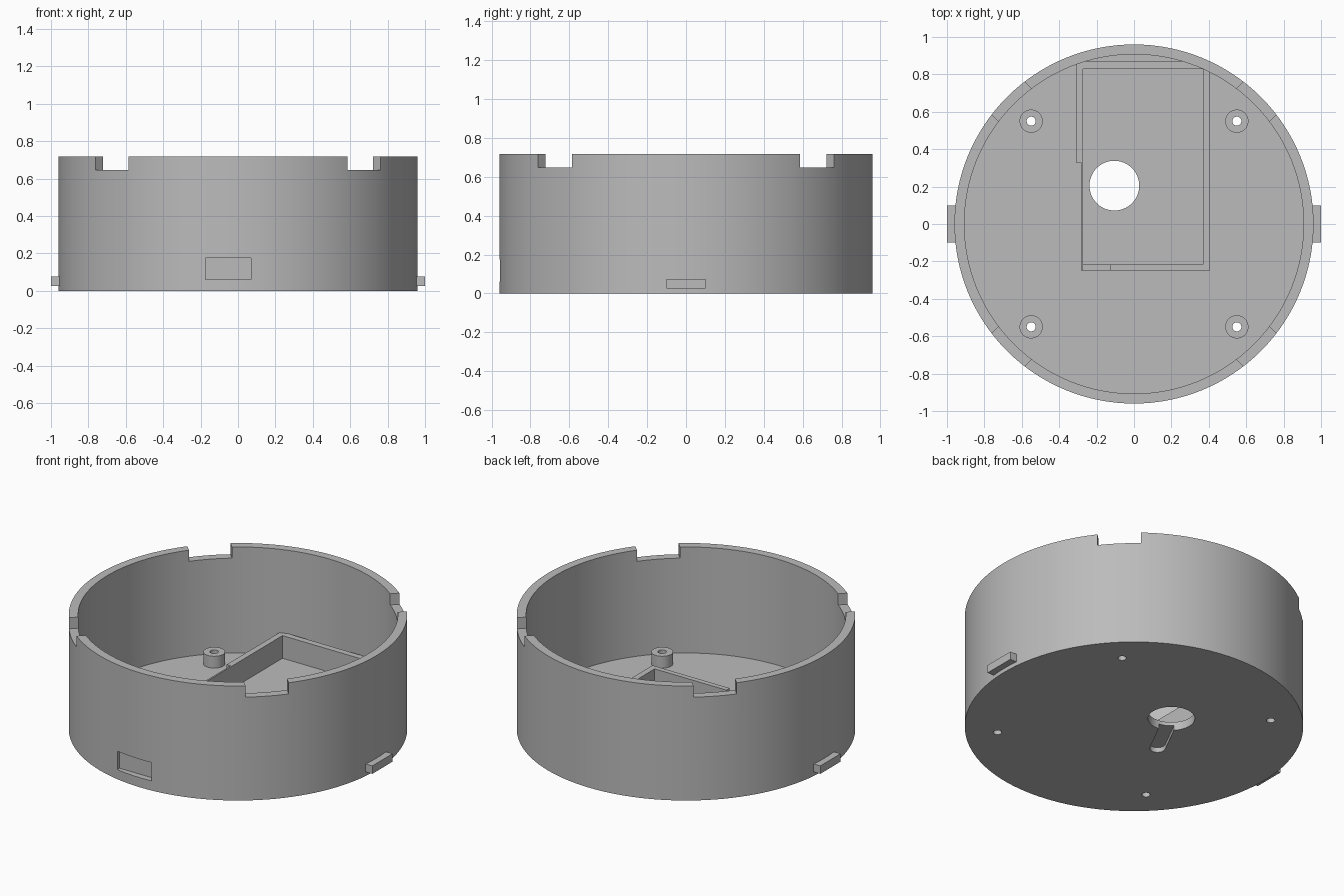
import bpy, bmesh, math
from mathutils import Matrix

if "Cube" in bpy.data.objects:
    bpy.data.objects.remove(bpy.data.objects["Cube"])

R_OUT, R_IN, H, FLOOR = 0.96, 0.907, 0.717, 0.053

grey = bpy.data.materials.new("plain grey")
grey.diffuse_color = (0.5, 0.5, 0.5, 1)
grey.use_nodes = True
grey.node_tree.nodes["Principled BSDF"].inputs["Base Color"].default_value = grey.diffuse_color


def finish(bm, name):
    mesh = bpy.data.meshes.new(name)
    bm.to_mesh(mesh)
    bm.free()
    mesh.materials.append(grey)
    ob = bpy.data.objects.new(name, mesh)
    bpy.context.collection.objects.link(ob)
    return ob


def box(name, x0, x1, y0, y1, z0, z1, turn=0.0):
    bm = bmesh.new()
    m = (Matrix.Rotation(turn, 4, 'Z')
         @ Matrix.Translation(((x0 + x1) / 2, (y0 + y1) / 2, (z0 + z1) / 2))
         @ Matrix.Diagonal((x1 - x0, y1 - y0, z1 - z0, 1)))
    bmesh.ops.create_cube(bm, size=1, matrix=m)
    return finish(bm, name)


def cyl(name, r, z0, z1, x=0.0, y=0.0, seg=48):
    bm = bmesh.new()
    bmesh.ops.create_cone(bm, cap_ends=True, segments=seg, radius1=r, radius2=r, depth=z1 - z0,
                          matrix=Matrix.Translation((x, y, (z0 + z1) / 2)))
    return finish(bm, name)


def prism(name, pts, z0, z1):
    bm = bmesh.new()
    face = bm.faces.new([bm.verts.new((x, y, z0)) for x, y in pts])
    ext = bmesh.ops.extrude_face_region(bm, geom=[face])["geom"]
    bmesh.ops.translate(bm, vec=(0, 0, z1 - z0),
                        verts=[v for v in ext if isinstance(v, bmesh.types.BMVert)])
    bmesh.ops.recalc_face_normals(bm, faces=bm.faces)
    return finish(bm, name)


def boolean(ob, tools, op='DIFFERENCE'):
    # apply each tool in turn, then throw the tools away
    for t in tools:
        mod = ob.modifiers.new("cut", 'BOOLEAN')
        mod.operation, mod.object, mod.solver = op, t, 'EXACT'
    dg = bpy.context.evaluated_depsgraph_get()
    mesh = bpy.data.meshes.new_from_object(ob.evaluated_get(dg))
    ob.modifiers.clear()
    ob.data = mesh
    for t in tools:
        bpy.data.objects.remove(t)


corners = [(sx * 0.55, sy * 0.55) for sx in (-1, 1) for sy in (-1, 1)]

# Round tub, hollowed from above
tub = cyl("tub", R_OUT, 0, H, seg=128)
cuts = [cyl("hollow", R_IN, FLOOR, H + 0.2, seg=128)]

# Four rim notches on the diagonals
for k in range(4):
    cuts.append(box("notch", 0.8, 1.1, -0.124, 0.124, 0.647, H + 0.2, math.radians(45 + 90 * k)))

# Label recess in the front wall
cuts.append(box("recess", -0.175, 0.07, -1.1, -0.921, 0.06, 0.175))

# Floor hole with a shallow round-ended slot underneath, and screw holes
hx, hy, ex, ey, w = -0.105, 0.205, -0.262, -0.105, 0.044
a = math.atan2(ey - hy, ex - hx)
slot = [(hx + w * math.cos(a + s), hy + w * math.sin(a + s)) for s in (math.pi / 2, -math.pi / 2)][::-1]
slot = slot[::-1] + [(ex + w * math.cos(a - math.pi / 2 + math.pi * i / 12),
                      ey + w * math.sin(a - math.pi / 2 + math.pi * i / 12)) for i in range(13)]
cuts.append(prism("slot", slot, -0.1, 0.03))
cuts.append(cyl("floor_hole", 0.133, -0.1, 0.1, hx, hy, 64))
cuts += [cyl("screw_hole", 0.024, -0.1, 0.1, x, y, 32) for x, y in corners]
boolean(tub, cuts)

# Mounting posts with through holes
posts = []
for x, y in corners:
    post = cyl("mounting_post", 0.062, FLOOR - 0.003, 0.127, x, y)
    boolean(post, [cyl("bore", 0.024, -0.1, 0.3, x, y, 32)])
    posts.append(post)

# Compartment walls: stepped outline, thinner at the lower left, low section in front
walls = prism("compartment_walls",
              [(-0.283, -0.249), (0.406, -0.249), (0.406, 0.869), (-0.31, 0.869),
               (-0.31, 0.33), (-0.283, 0.33)], FLOOR - 0.003, 0.195)
boolean(walls, [box("inside", -0.273, 0.369, -0.217, 0.83, -0.1, 0.4),
                box("low_section", -0.273, -0.128, -0.3, -0.2, 0.11, 0.4)])
boolean(walls, [cyl("limit", 0.93, -0.1, 0.5, seg=128)], 'INTERSECT')

# Side tabs
for side, s in (("left", -1), ("right", 1)):
    x0, x1 = sorted((s * 0.935, s * 1.0))
    box(side + "_tab", x0, x1, -0.1, 0.1, 0.025, 0.075)

# Smooth the round walls, keep the edges sharp
for ob in [tub, walls] + posts:
    bpy.ops.object.select_all(action='DESELECT')
    ob.select_set(True)
    bpy.context.view_layer.objects.active = ob
    bpy.ops.object.shade_smooth_by_angle(angle=math.radians(30))
